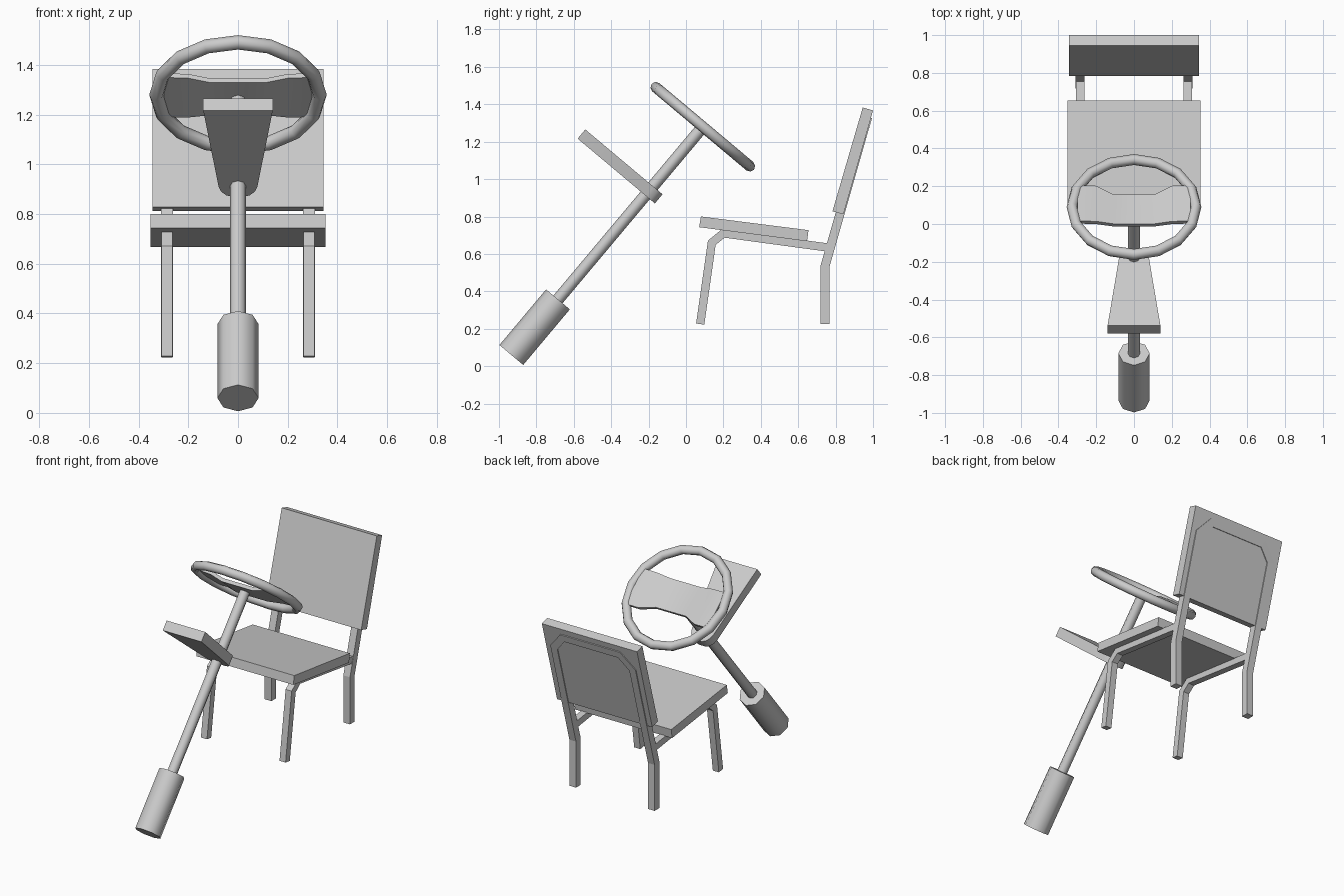
import bpy, bmesh, math
from mathutils import Vector, Matrix

if "Cube" in bpy.data.objects:
    bpy.data.objects.remove(bpy.data.objects["Cube"])

# Steering frame: local z runs up the column, local y points toward the driver
STEER = Matrix.Translation((0, 0.09, 1.28)) @ Matrix.Rotation(math.radians(-40), 4, 'X')


def finish(name, bm, matrix=None, smooth=None):
    bmesh.ops.recalc_face_normals(bm, faces=bm.faces)
    if matrix:
        bm.transform(matrix)
    mesh = bpy.data.meshes.new(name)
    bm.to_mesh(mesh)
    bm.free()
    ob = bpy.data.objects.new(name, mesh)
    bpy.context.collection.objects.link(ob)
    if smooth:
        bpy.ops.object.select_all(action='DESELECT')
        ob.select_set(True)
        bpy.context.view_layer.objects.active = ob
        bpy.ops.object.shade_smooth_by_angle(angle=math.radians(smooth))
    return ob


def loft(name, rings, matrix=None, smooth=None):
    """Skin equal-sized closed rings and cap both ends."""
    bm = bmesh.new()
    rows = [[bm.verts.new(p) for p in ring] for ring in rings]
    n = len(rows[0])
    for a, b in zip(rows, rows[1:]):
        for i in range(n):
            bm.faces.new((a[i], a[(i + 1) % n], b[(i + 1) % n], b[i]))
    bm.faces.new(rows[0])
    bm.faces.new(rows[-1])
    return finish(name, bm, matrix, smooth)


def slab(name, profile, half_width):
    """Side profile (y, z) extruded across x."""
    return loft(name, [[(x, y, z) for y, z in profile] for x in (-half_width, half_width)])


def bar(name, path, width, side):
    """Square bar with mitred corners swept along a path."""
    pts = [Vector(p) for p in path]
    dirs = [(b - a).normalized() for a, b in zip(pts, pts[1:])]
    u = Vector(side)
    v = dirs[0].cross(u).normalized()
    h = width / 2
    ring = [pts[0] + u * a * h + v * b * h for a, b in ((-1, -1), (1, -1), (1, 1), (-1, 1))]
    rings = [ring]
    for i, d in enumerate(dirs):
        n = (d + dirs[min(i + 1, len(dirs) - 1)]).normalized()
        ring = [c + d * ((pts[i + 1] - c).dot(n) / d.dot(n)) for c in ring]
        rings.append(ring)
    return loft(name, rings)


def cylinder(name, radius, sides, w0, w1):
    ring = [(radius * math.cos(math.tau * i / sides), radius * math.sin(math.tau * i / sides))
            for i in range(sides)]
    return loft(name, [[(x, y, w) for x, y in ring] for w in (w0, w1)], STEER, 60)


# Chair cushions
slab("seat", [(0.08, 0.80), (0.07, 0.743), (0.647, 0.668), (0.655, 0.727)], 0.352)
slab("backrest", [(0.945, 1.383), (1.0, 1.367), (0.842, 0.812), (0.783, 0.828)], 0.345)

# Front legs bending into the seat rails
for label, s in (("left", -1), ("right", 1)):
    x = 0.285 * s
    bar(label + "_front_leg_and_rail",
        [(x, 0.076, 0.225), (x, 0.138, 0.66), (x, 0.2, 0.71), (x, 0.76, 0.634)],
        0.044, (1, 0, 0))

# Rear legs and back hoop in one bent bar
half = [(0.285, 0.742, 0.225), (0.285, 0.742, 0.53), (0.285, 0.822, 0.81),
        (0.285, 0.939, 1.22), (0.205, 0.965, 1.31)]
bar("rear_legs_and_back_hoop",
    [(-x, y, z) for x, y, z in half] + half[::-1], 0.048, (1, 0, 0))

# Steering column and its base sleeve
cylinder("steering_column", 0.032, 8, -1.22, -0.015)
cylinder("column_base", 0.083, 8, -1.593, -1.205)

# Wheel rim
rim = bmesh.new()
MAJ, MIN = 16, 8
grid = []
for i in range(MAJ):
    a = math.tau * i / MAJ
    row = []
    for j in range(MIN):
        b = math.tau * j / MIN
        r = 0.328 + 0.029 * math.cos(b)
        row.append(rim.verts.new((r * math.cos(a), r * math.sin(a), 0.029 * math.sin(b))))
    grid.append(row)
for i in range(MAJ):
    for j in range(MIN):
        k, m = (i + 1) % MAJ, (j + 1) % MIN
        rim.faces.new((grid[i][j], grid[k][j], grid[k][m], grid[i][m]))
finish("wheel_rim", rim, STEER, 60)

# Dished wheel spoke panel: x, far edge, near edge, height
stations = [(0.298, -0.112, 0.136, 0.008), (0.2, -0.112, 0.134, 0.004), (0.11, -0.11, 0.093, -0.018)]
stations = [(-x, a, b, w) for x, a, b, w in stations] + stations[::-1]
loft("wheel_spoke_panel",
     [[(x, a, w - 0.011), (x, b, w - 0.011), (x, b, w + 0.011), (x, a, w + 0.011)]
      for x, a, b, w in stations], STEER, 30)

# Tapered instrument plate clamped around the column
edge = [(0.14, -0.472), (0.078, 0.005), (0.068, 0.035), (0.048, 0.058), (0.025, 0.067)]
outline = edge + [(-x, y) for x, y in edge[::-1]]
loft("instrument_plate", [[(x, y, w) for x, y in outline] for w in (-0.479, -0.415)], STEER, 40)
